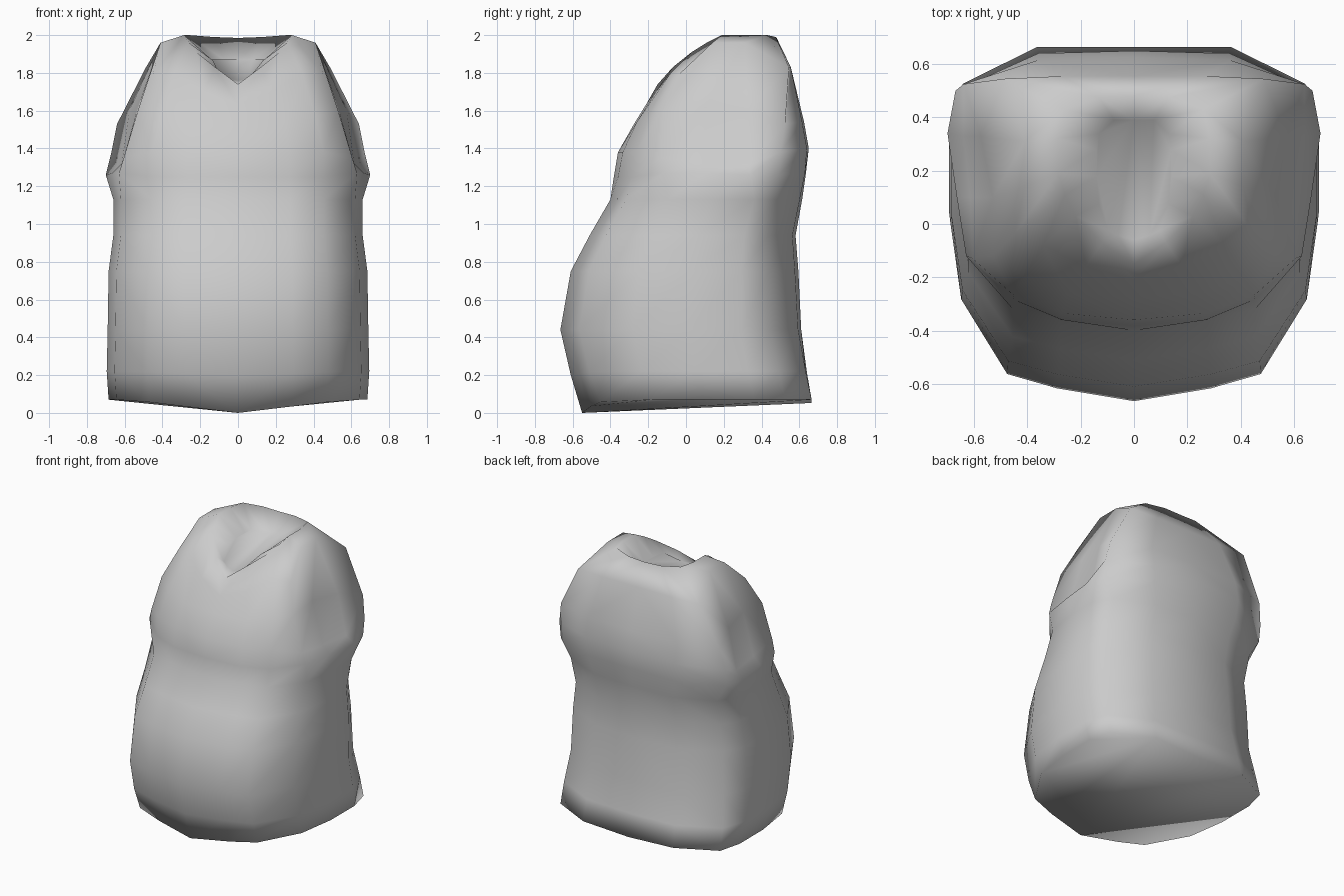
import bpy, bmesh

# Fabric colour
fabric = bpy.data.materials.new("grey_fabric")
fabric.diffuse_color = (0.6, 0.6, 0.6, 1)

# Half cross-section of the body: width fraction, depth fraction (front to back)
SECTION = [(0, 0), (.42, .038), (.69, .08), (.94, .30), (1, .53),
           (1, .75), (.94, .885), (.53, 1), (0, 1)]


def body_ring(z, width, front, back, lift=0.0, trim=0.0):
    """One horizontal ring; lift raises all but the front centre, trim rounds the back corner."""
    ring = []
    for j, (fx, t) in enumerate(SECTION):
        if j in (6, 7):
            fx, t = fx - trim, t - trim / 4
        ring.append((fx * width, front + t * (back - front), z + lift * min(1, fx * 1.1 + t * .75)))
    return ring


# Body rings: height, half width, front, back, hem lift, back corner trim
rings = [body_ring(*r) for r in [
    (0.0, .685, -.55, .665, .07, 0),
    (.20, .695, -.61, .64, .02, .02),
    (.44, .69, -.665, .61, 0, .05),
    (.75, .685, -.61, .595, 0, .06),
    (.94, .66, -.51, .58, 0, .06),
    (1.13, .66, -.40, .615, 0, .05),
]]

# Underarm ledge
rings.append([(0, -.382, 1.25), (.27, -.36, 1.25), (.45, -.285, 1.25), (.63, -.12, 1.27),
              (.665, .10, 1.27), (.70, .34, 1.26), (.665, .49, 1.26), (.35, .63, 1.27), (0, .635, 1.27)])
# Bottom of the armholes
rings.append([(0, -.36, 1.38), (.27, -.335, 1.38), (.455, -.265, 1.38), (.605, -.13, 1.35),
              (.615, .10, 1.32), (.64, .33, 1.31), (.67, .50, 1.38), (.36, .64, 1.40), (0, .65, 1.40)])
# Chest and middle of the armholes
rings.append([(0, -.275, 1.53), (.25, -.26, 1.54), (.41, -.20, 1.57), (.53, -.12, 1.60),
              (.53, .10, 1.62), (.575, .33, 1.60), (.64, .525, 1.53), (.36, .615, 1.54), (0, .625, 1.54)])
# Shoulders
rings.append([(0, -.21, 1.635), (.18, -.16, 1.70), (.34, -.08, 1.80), (.45, -.04, 1.79),
              (.41, .14, 1.96), (.41, .31, 1.96), (.487, .545, 1.83), (.27, .555, 1.83), (0, .555, 1.83)])
# V-shaped neckline
rings.append([(0, -.15, 1.74), (.12, -.07, 1.83), (.22, .03, 1.91), (.26, .11, 1.96),
              (.285, .19, 2.0), (.285, .32, 2.0), (.26, .43, 2.0), (.13, .475, 1.99), (0, .48, 1.985)])
# Sunken neck floor, rising towards the back
rings.append([(fx * .14, -.06 + t * .45, 1.76 + min(.11, t * .35)) for fx, t in SECTION])

# Right half of the vest
bm = bmesh.new()
rows = [[bm.verts.new(p) for p in ring] for ring in rings]
for low, high in zip(rows, rows[1:]):
    for j in range(len(SECTION) - 1):
        bm.faces.new((low[j], low[j + 1], high[j + 1], high[j]))
bm.faces.new(rows[0][::-1])   # closed underside
bm.faces.new(rows[-1])        # closed neck floor
for face in bm.faces:
    face.smooth = True

mesh = bpy.data.meshes.new("vest")
bm.to_mesh(mesh)
bm.free()
mesh.materials.append(fabric)
vest = bpy.data.objects.new("vest", mesh)
bpy.context.collection.objects.link(vest)

# Mirror to the left half
mirror = vest.modifiers.new("mirror", 'MIRROR')
mirror.use_clip = True
